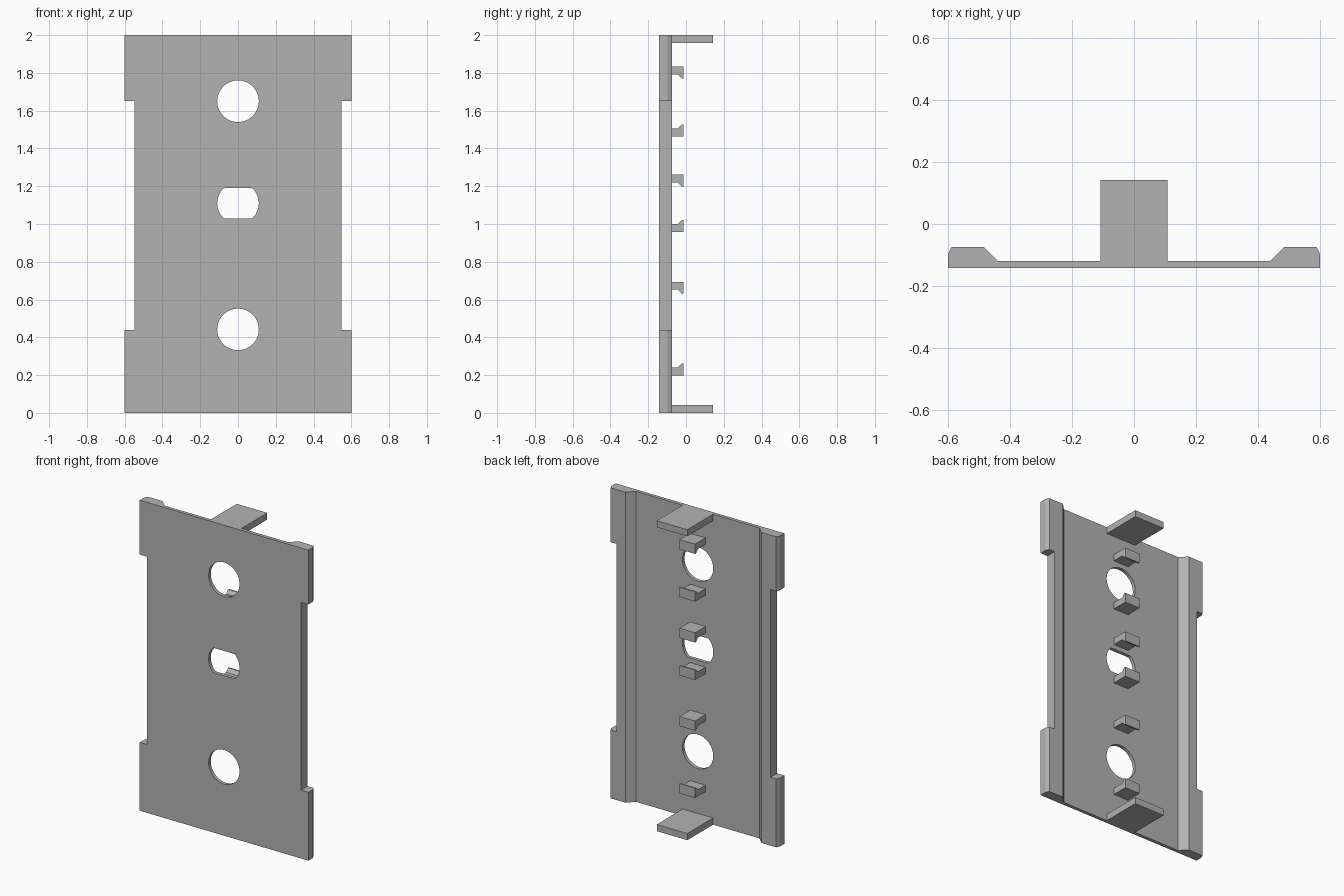
import bpy
import bmesh
from math import cos, sin, tau
from mathutils import Vector

if "Cube" in bpy.data.objects:
    bpy.data.objects.remove(bpy.data.objects["Cube"], do_unlink=True)

grey = bpy.data.materials.new("plain grey")
grey.use_nodes = True
colour = (0.45, 0.45, 0.45, 1)
grey.diffuse_color = colour
grey.node_tree.nodes["Principled BSDF"].inputs["Base Color"].default_value = colour


def prism(name, outline, offset):
    """Extrude a flat outline of 3D points along an offset vector."""
    bm = bmesh.new()
    face = bm.faces.new([bm.verts.new(p) for p in outline])
    side = bmesh.ops.extrude_face_region(bm, geom=[face], use_keep_orig=True)
    moved = [v for v in side["geom"] if isinstance(v, bmesh.types.BMVert)]
    bmesh.ops.translate(bm, vec=Vector(offset), verts=moved)
    bmesh.ops.recalc_face_normals(bm, faces=bm.faces[:])
    mesh = bpy.data.meshes.new(name)
    bm.to_mesh(mesh)
    bm.free()
    mesh.materials.append(grey)
    obj = bpy.data.objects.new(name, mesh)
    bpy.context.collection.objects.link(obj)
    return obj


def box(name, x0, x1, y0, y1, z0, z1):
    outline = [(x0, y0, z0), (x1, y0, z0), (x1, y1, z0), (x0, y1, z0)]
    return prism(name, outline, (0, 0, z1 - z0))


def cut(target, cutter):
    cutter.hide_render = True
    mod = target.modifiers.new("cut", "BOOLEAN")
    mod.operation = "DIFFERENCE"
    mod.solver = "EXACT"
    mod.object = cutter
    bpy.context.view_layer.objects.active = target
    bpy.ops.object.modifier_apply(modifier=mod.name)
    bpy.data.objects.remove(cutter, do_unlink=True)


FRONT, BACK, RAIL, HEIGHT = -0.142, -0.12, -0.075, 2.0

# Back plate with a raised, bevelled rail along each side
half = [(0.601, FRONT), (0.601, -0.097), (0.59, RAIL), (0.485, RAIL), (0.44, BACK)]
profile = half + [(-x, y) for x, y in reversed(half)]
plate = prism("back_plate", [(x, y, 0) for x, y in profile], (0, 0, HEIGHT))

# Long notches in both side edges
for side in (-1, 1):
    xs = sorted((side * 0.549, side * 0.7))
    cut(plate, box("notch_cutter", *xs, -0.3, 0.1, 0.44, 1.65))

# Two round holes and one with flat top and bottom
for z, limit in ((0.442, 0.2), (1.11, 0.08), (1.65, 0.2)):
    ring = [(0.11 * cos(tau * i / 64), -0.3,
             z + max(-limit, min(limit, 0.11 * sin(tau * i / 64))))
            for i in range(64)]
    cut(plate, prism("hole_cutter", ring, (0, 0.4, 0)))

# End tabs
box("bottom_tab", -0.109, 0.109, BACK, 0.142, 0, 0.043)
box("top_tab", -0.109, 0.109, BACK, 0.142, HEIGHT - 0.043, HEIGHT)

# Pairs of barbed clips facing each other across the holes
TIP = -0.014
clip = [(BACK, 0), (TIP, 0), (TIP, 0.063), (-0.023, 0.063), (-0.043, 0.042), (BACK, 0.042)]
for pair, z, reach in (("lower", 0.446, 0.248), ("middle", 1.11, 0.152), ("upper", 1.648, 0.185)):
    for label, way in (("bottom", -1), ("top", 1)):
        outline = [(-0.055, y, z + way * (reach - d)) for y, d in clip]
        prism(f"{pair}_{label}_clip", outline, (0.11, 0, 0))
